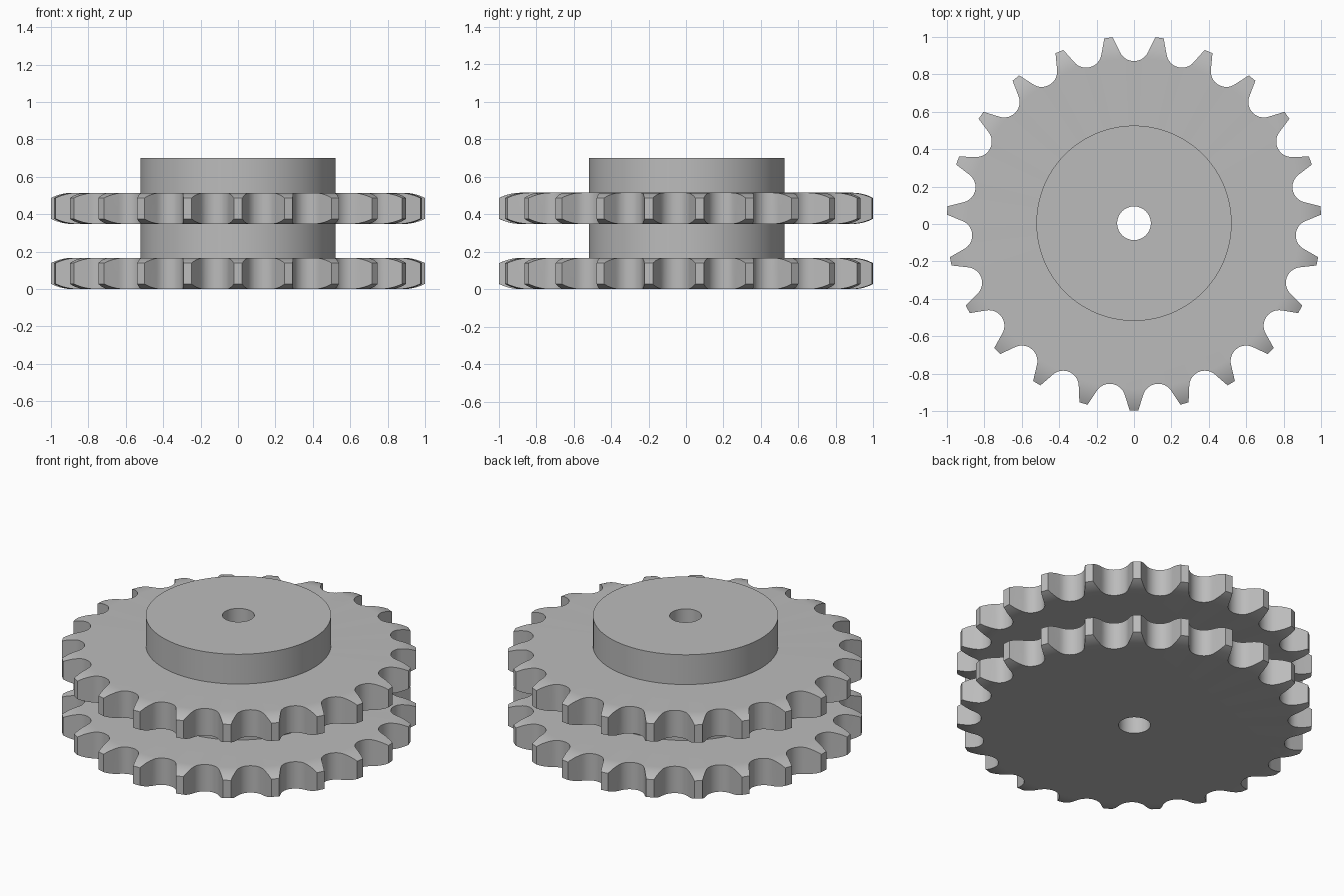
import bpy, math
from math import sin, cos, radians, sqrt, pi

default = bpy.data.objects.get("Cube")
if default:
    bpy.data.objects.remove(default, do_unlink=True)

TEETH = 23
PITCH = 2 * pi / TEETH
TIP_R, PITCH_R, SEAT_R = 1.001, 0.95, 0.083
BORE_R, HUB_R = 0.09, 0.522
PLATE = 0.167
CENTRE_Y = 0.004

steel = bpy.data.materials.new("steel grey")
steel.use_nodes = True
colour = (0.5, 0.5, 0.5, 1)
steel.diffuse_color = colour
steel.node_tree.nodes["Principled BSDF"].inputs["Base Color"].default_value = colour


def make_object(name, verts, faces):
    mesh = bpy.data.meshes.new(name)
    mesh.from_pydata(verts, [], faces)
    mesh.materials.append(steel)
    obj = bpy.data.objects.new(name, mesh)
    bpy.context.collection.objects.link(obj)
    return obj


def lathe(name, profile, segments=128):
    """Revolve a closed (radius, z) loop, counter-clockwise, about z."""
    n = len(profile)
    verts = [(r * cos(2 * pi * s / segments), r * sin(2 * pi * s / segments), z)
             for s in range(segments) for r, z in profile]
    faces = []
    for s in range(segments):
        a, b = s * n, (s + 1) % segments * n
        faces += [(a + i, b + i, b + (i + 1) % n, a + (i + 1) % n) for i in range(n)]
    return make_object(name, verts, faces)


def tooth_outline():
    """Roller seats joined by straight flanks and narrow tips."""
    half_tip = radians(1.3)
    gap = []
    for i in range(-8, 9):
        a = radians(65) * i / 8
        gap.append((SEAT_R * sin(a), PITCH_R - SEAT_R * cos(a)))
    edge = PITCH / 2 - half_tip
    gap = [(-TIP_R * sin(edge), TIP_R * cos(edge))] + gap + [(TIP_R * sin(edge), TIP_R * cos(edge))]
    points = []
    for k in range(TEETH):
        t = k * PITCH
        # local x runs clockwise, so reverse each gap to go counter-clockwise
        for x, y in reversed(gap):
            points.append((x * cos(t) - y * sin(t), x * sin(t) + y * cos(t)))
    return points


def extrude(name, outline, low, high):
    n = len(outline)
    verts = [(x, y, z) for z in (low, high) for x, y in outline]
    faces = [tuple(reversed(range(n))), tuple(range(n, 2 * n))]
    faces += [(i, (i + 1) % n, n + (i + 1) % n, n + i) for i in range(n)]
    return make_object(name, verts, faces)


def finish(obj):
    obj.location.y = CENTRE_Y
    bpy.ops.object.select_all(action="DESELECT")
    obj.select_set(True)
    bpy.context.view_layer.objects.active = obj
    bpy.ops.object.shade_smooth_by_angle(angle=radians(25))


def toothed_plate(name, base):
    # Blank whose rim is rounded off on both sides towards the tooth tips
    arc_r, start, rim = 0.26, 0.884, 1.02
    upper = []
    for i in range(9):
        d = (rim - start) * i / 8
        upper.append((start + d, arc_r - sqrt(arc_r ** 2 - d ** 2)))
    profile = [(BORE_R, base)] + [(r, base + drop) for r, drop in upper]
    profile += [(r, base + PLATE - drop) for r, drop in reversed(upper)]
    profile.append((BORE_R, base + PLATE))
    plate = lathe(name, profile)
    cutter = extrude("tooth_cutter", tooth_outline(), base - 0.1, base + PLATE + 0.1)
    cutter.hide_render = True
    mod = plate.modifiers.new("teeth", "BOOLEAN")
    mod.operation = "INTERSECT"
    mod.solver = "EXACT"
    mod.object = cutter
    bpy.context.view_layer.objects.active = plate
    bpy.ops.object.modifier_apply(modifier=mod.name)
    bpy.data.objects.remove(cutter, do_unlink=True)
    finish(plate)


def collar(name, low, high):
    finish(lathe(name, [(BORE_R, low), (HUB_R, low), (HUB_R, high), (BORE_R, high)]))


# Two sprocket plates with a spacer between and a hub on top
UPPER = 0.348
toothed_plate("lower_sprocket", 0)
collar("spacer", PLATE, UPPER)
toothed_plate("upper_sprocket", UPPER)
collar("hub", UPPER + PLATE, 0.7)
